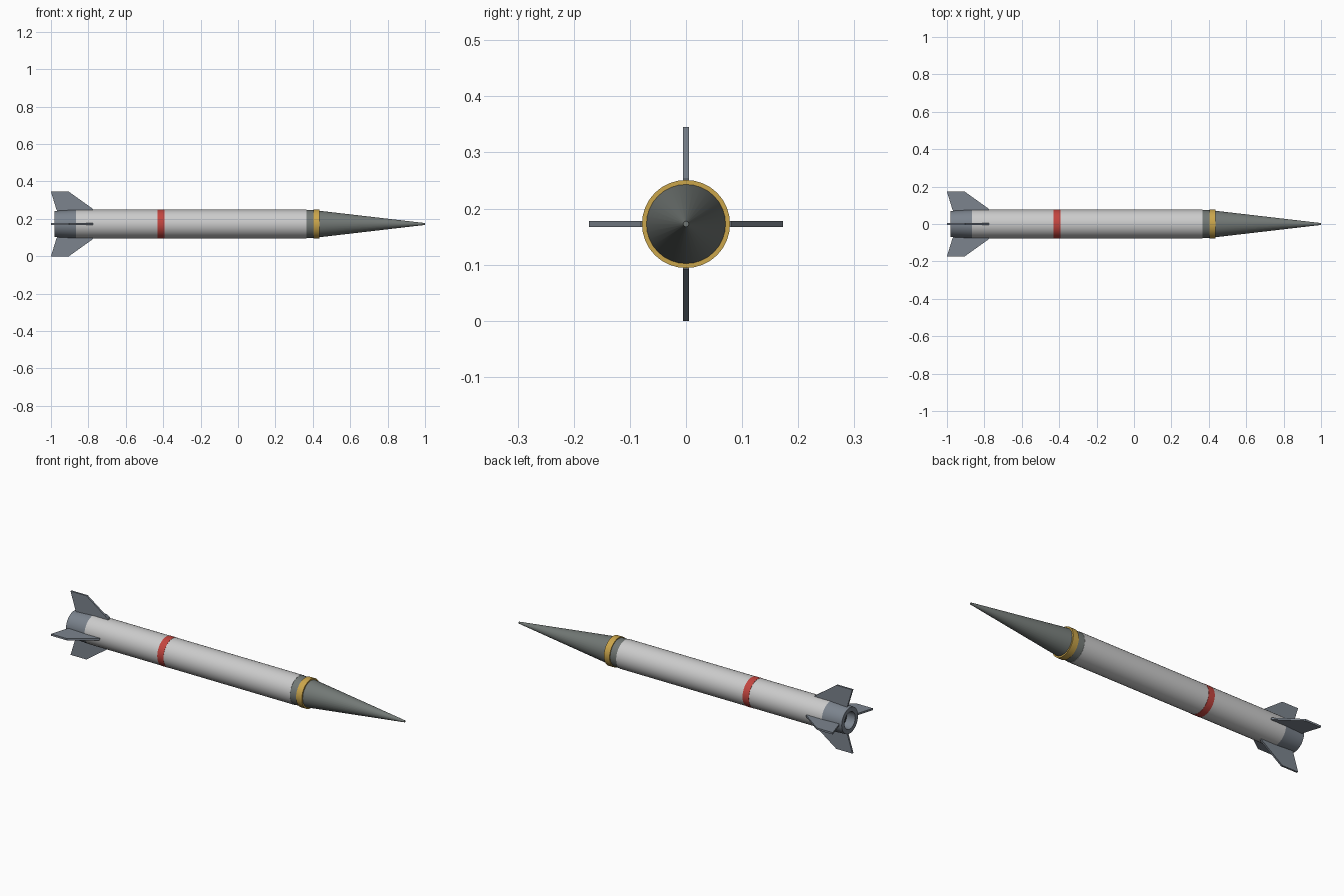
import bpy, bmesh, math
from mathutils import Matrix

if "Cube" in bpy.data.objects:
    bpy.data.objects.remove(bpy.data.objects["Cube"])

AXIS_Z = 0.1725
SIDES = 32


def material(name, color):
    m = bpy.data.materials.new(name)
    m.diffuse_color = (*color, 1)
    m.use_nodes = True
    m.node_tree.nodes["Principled BSDF"].inputs["Base Color"].default_value = m.diffuse_color
    return m


white = material("white_paint", (0.72, 0.74, 0.72))
steel = material("steel", (0.2, 0.23, 0.27))
nose_grey = material("nose_grey", (0.17, 0.19, 0.18))
gold = material("gold", (0.6, 0.38, 0.07))
red = material("red", (0.55, 0.06, 0.05))
dark = material("dark_bore", (0.03, 0.035, 0.04))


def finish(name, bm, mat):
    bmesh.ops.recalc_face_normals(bm, faces=bm.faces)
    mesh = bpy.data.meshes.new(name)
    bm.to_mesh(mesh)
    bm.free()
    mesh.materials.append(mat)
    obj = bpy.data.objects.new(name, mesh)
    obj.location.z = AXIS_Z
    bpy.context.collection.objects.link(obj)
    return obj


def lathe(name, profile, mat):
    """Revolve (x, radius) points around the long axis, capping open ends."""
    bm = bmesh.new()
    rings = []
    for x, r in profile:
        angles = [2 * math.pi * i / SIDES for i in range(SIDES)]
        rings.append([bm.verts.new((x, r * math.cos(a), r * math.sin(a))) for a in angles])
    for a, b in zip(rings, rings[1:]):
        for i in range(SIDES):
            j = (i + 1) % SIDES
            bm.faces.new((a[i], a[j], b[j], b[i]))
    bm.faces.new(rings[0])
    bm.faces.new(rings[-1])
    obj = finish(name, bm, mat)
    bpy.ops.object.select_all(action='DESELECT')
    obj.select_set(True)
    bpy.context.view_layer.objects.active = obj
    bpy.ops.object.shade_smooth_by_angle(angle=math.radians(30))
    return obj


# Fuselage and nose
lathe("body_tube", [(-0.867, 0.0765), (0.365, 0.0765)], white)
lathe("nose_collar", [(0.365, 0.0755), (0.405, 0.0735)], nose_grey)
lathe("gold_ring", [(0.403, 0.0785), (0.437, 0.0785)], gold)
lathe("nose_cone", [(0.437, 0.0705), (1.0, 0.005)], nose_grey)
lathe("red_band", [(-0.43, 0.0775), (-0.393, 0.0775)], red)

# Tail section with recessed exhaust bore
lathe("tail_nozzle", [(-0.867, 0.0765), (-0.982, 0.07), (-0.982, 0.046), (-0.93, 0.043)], steel)
lathe("exhaust_bore", [(-0.981, 0.0455), (-0.932, 0.0425)][::-1][:1] + [(-0.934, 0.0425)], dark)

# Four swept fins
FIN = [(-0.96, 0.06), (-0.97, 0.075), (-1.0, 0.1725), (-0.904, 0.1725), (-0.775, 0.08), (-0.775, 0.06)]
for k, side in enumerate(("top", "left", "bottom", "right")):
    bm = bmesh.new()
    face = bm.faces.new([bm.verts.new((x, -0.005, r)) for x, r in FIN])
    ext = bmesh.ops.extrude_face_region(bm, geom=[face])
    for v in ext["geom"]:
        if isinstance(v, bmesh.types.BMVert):
            v.co.y += 0.01
    bm.transform(Matrix.Rotation(k * math.pi / 2, 4, 'X'))
    finish(side + "_fin", bm, steel)
